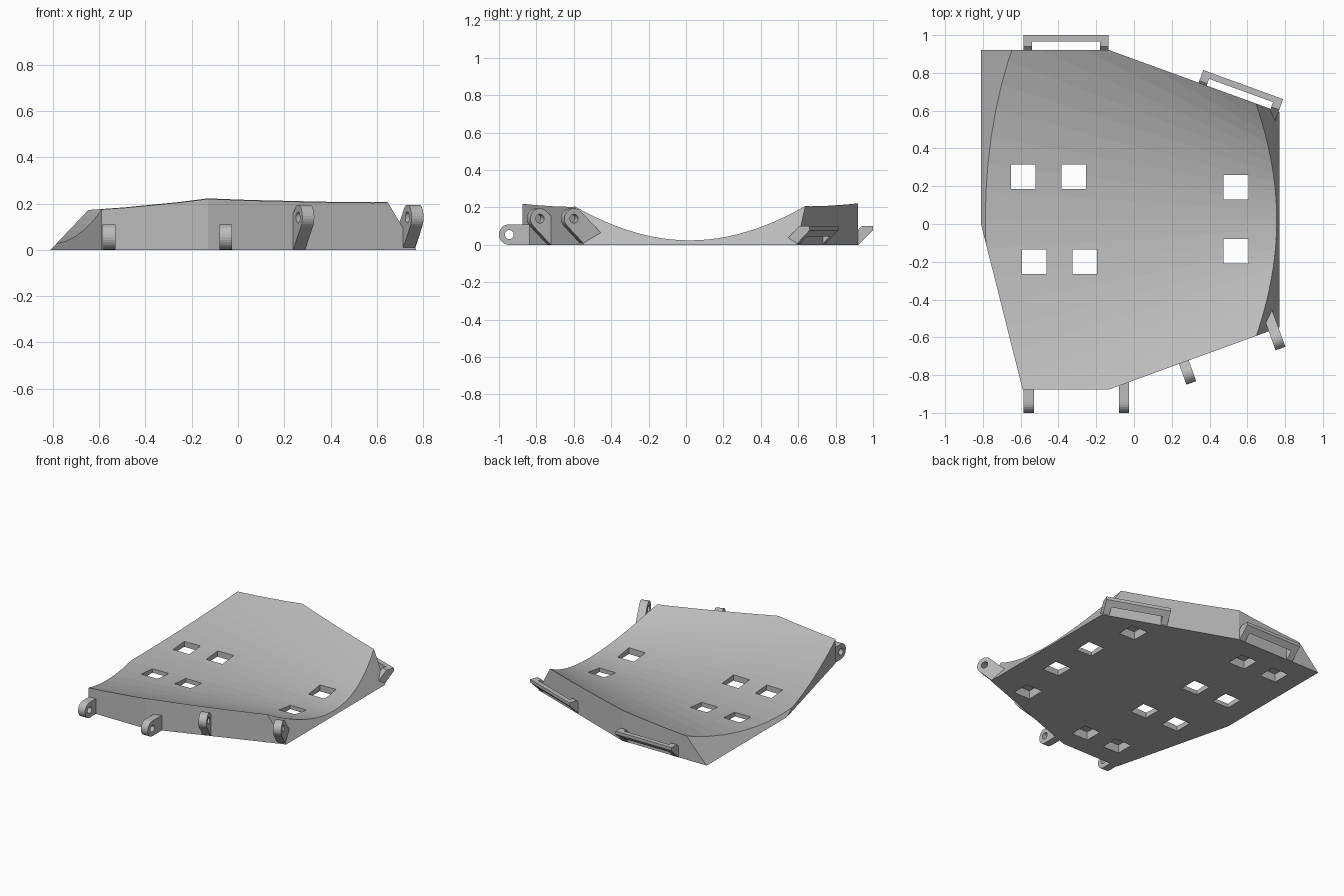
import bpy, bmesh
from math import sin, cos, pi, radians
from mathutils import Matrix, Vector

old = bpy.data.objects.get("Cube")
if old:
    bpy.data.objects.remove(old, do_unlink=True)

grey = bpy.data.materials.new("plain_grey")
grey.use_nodes = True
grey.diffuse_color = (0.5, 0.5, 0.5, 1)
grey.node_tree.nodes["Principled BSDF"].inputs["Base Color"].default_value = (0.5, 0.5, 0.5, 1)


def make(name, bm):
    bmesh.ops.recalc_face_normals(bm, faces=bm.faces)
    mesh = bpy.data.meshes.new(name)
    bm.to_mesh(mesh)
    bm.free()
    mesh.materials.append(grey)
    obj = bpy.data.objects.new(name, mesh)
    bpy.context.collection.objects.link(obj)
    return obj


def cut(obj, cutter):
    mod = obj.modifiers.new("cut", "BOOLEAN")
    mod.operation, mod.solver, mod.object = "DIFFERENCE", "EXACT", cutter
    bpy.context.view_layer.objects.active = obj
    bpy.ops.object.modifier_apply(modifier=mod.name)
    bpy.data.objects.remove(cutter, do_unlink=True)


def add_prism(bm, profile, x0, x1):
    """Side profile of (outward, up) points, extruded across local x."""
    face = bm.faces.new([bm.verts.new((x0, d, z)) for d, z in profile])
    geom = bmesh.ops.extrude_face_region(bm, geom=[face])["geom"]
    verts = [g for g in geom if isinstance(g, bmesh.types.BMVert)]
    bmesh.ops.translate(bm, verts=verts, vec=(x1 - x0, 0, 0))


def place(obj, x, y, turn):
    obj.data.transform(Matrix.Translation((x, y, 0)) @ Matrix.Rotation(radians(turn), 4, "Z"))


# Plate: conical dish, straight rulings along x, trimmed by planes
def section(x):
    r = 1.98 - 1.31 * x
    steps = [-0.7 + 0.05 * i for i in range(29)]
    arc = [(x, 0.02 + r * sin(t), 0.024 + r * (1 - cos(t))) for t in steps]
    return [(x, arc[0][1], 0)] + arc + [(x, arc[-1][1], 0)]


bm = bmesh.new()
ends = [[bm.verts.new(p) for p in section(x)] for x in (-0.9, 0.85)]
n = len(ends[0])
for i in range(n):
    j = (i + 1) % n
    bm.faces.new((ends[0][i], ends[0][j], ends[1][j], ends[1][i]))
for loop in ends:
    bm.faces.new(loop)
bmesh.ops.recalc_face_normals(bm, faces=bm.faces)

s, c = sin(radians(20)), cos(radians(20))
trims = [
    ((0, 0.92, 0), (0, 1, 0)),
    ((0, -0.875, 0), (0, -1, 0)),
    ((-0.13, 0.92, 0), (s, c, 0)),
    ((-0.13, -0.875, 0), (s, -c, 0)),
    ((-0.81, 0, 0), (-0.875, -0.22, 0)),
    ((-0.81, 0, 0), (-1, 0, 0.95)),
    ((0.77, 0, 0), (1, 0, 0.6)),
]
for co, no in trims:
    geom = bm.verts[:] + bm.edges[:] + bm.faces[:]
    res = bmesh.ops.bisect_plane(bm, geom=geom, dist=1e-5, plane_co=co,
                                 plane_no=Vector(no).normalized(), clear_outer=True)
    rim = [g for g in res["geom_cut"] if isinstance(g, bmesh.types.BMEdge)]
    bmesh.ops.contextual_create(bm, geom=rim)
plate = make("curved_plate", bm)

# Square holes: the middle ones break through, the outer ones are pockets
spots = [(0.46, 0.54), (0.54, 0.195), (0.54, -0.145), (0.49, -0.5)]
for x, y in [(-0.34, 0.71), (-0.32, 0.25), (-0.26, -0.2), (-0.15, -0.67)]:
    spots += [(x, y), (x - 0.267, y)]
bm = bmesh.new()
for x, y in spots:
    m = Matrix.Translation((x, y, 0.01)) @ Matrix.Diagonal((0.13, 0.13, 0.1, 1))
    bmesh.ops.create_cube(bm, size=1, matrix=m)
cut(plate, make("hole_cutter", bm))

# Lugs: rounded eye with a pin hole
RAD, HALF = 0.055, 0.0275


def lug(name, profile, pin_z, x, y, turn):
    bm = bmesh.new()
    add_prism(bm, profile, -HALF, HALF)
    obj = make(name, bm)
    bm = bmesh.new()
    m = Matrix.Translation((0, 0, pin_z)) @ Matrix.Rotation(pi / 2, 4, "Y")
    bmesh.ops.create_cone(bm, cap_ends=True, segments=20, radius1=0.024, radius2=0.024,
                          depth=0.2, matrix=m)
    cut(obj, make("pin_cutter", bm))
    place(obj, x, y, turn)


def eye(z, start):
    angles = [start + pi * i / 14 for i in range(15)]
    return [(RAD * cos(a), z + RAD * sin(a)) for a in angles]


straight = eye(RAD, -pi / 2) + [(-0.13, 2 * RAD), (-0.13, 0)]
slanted = eye(0.14, -pi / 4) + [(-0.155, 0.063), (-0.092, 0), (-0.062, 0)]
lug("front_lug_outer", straight, RAD, -0.557, -0.945, 180)
lug("front_lug_inner", straight, RAD, -0.053, -0.945, 180)
lug("angled_lug_inner", slanted, 0.14, 0.285, -0.79, 200)
lug("angled_lug_outer", slanted, 0.14, 0.757, -0.608, 200)

# Loop handles: two slanted arms joined by a bar
arm = [(0, 0.1), (0, 0.078), (-0.078, 0), (-0.12, 0), (-0.12, 0.04), (-0.06, 0.1)]
bar = [(0, 0.1), (0, 0.078), (-0.033, 0.045), (-0.033, 0.1)]
for name, x, y, turn in [("back_handle", -0.36, 1.0, 0), ("angled_handle", 0.578, 0.738, -20)]:
    bm = bmesh.new()
    add_prism(bm, arm, -0.225, -0.18)
    add_prism(bm, arm, 0.18, 0.225)
    add_prism(bm, bar, -0.18, 0.18)
    place(make(name, bm), x, y, turn)
